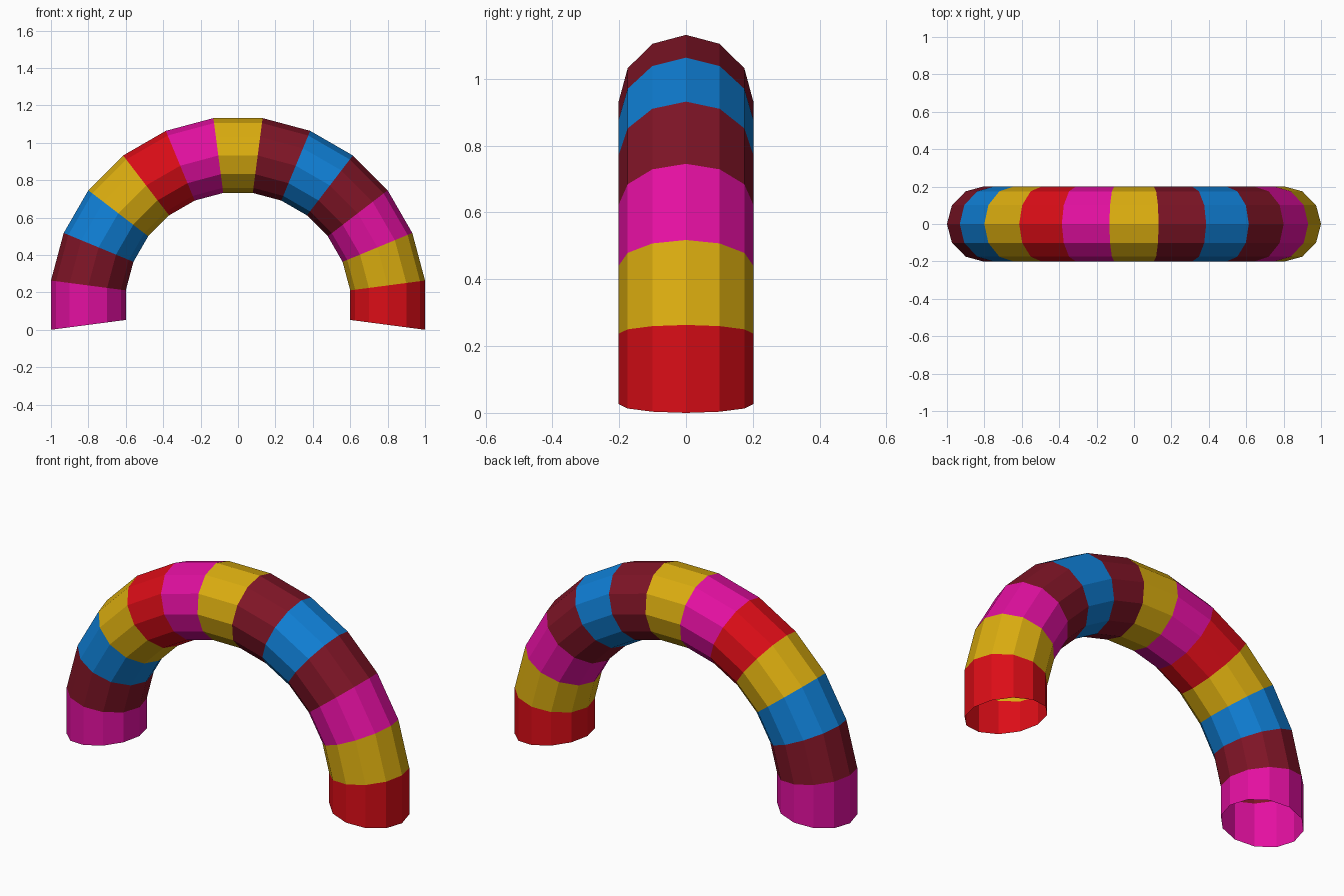
import bpy, bmesh
from math import cos, sin, pi, radians

if "Cube" in bpy.data.objects:
    bpy.data.objects.remove(bpy.data.objects["Cube"])

STEP = radians(15)          # arc covered by each coloured band
SIDES = 12                  # sides of the tube
OUTER = 1 / cos(STEP / 2)   # outermost radius, so the arch is 2 wide
MAJOR, MINOR = OUTER * 0.8, OUTER * 0.2
CENTRE_Z = OUTER * sin(STEP / 2)

# Band colours as seen on screen
COLOURS = {
    "magenta": (0.89, 0.06, 0.63),
    "maroon": (0.50, 0.08, 0.15),
    "blue": (0.06, 0.50, 0.84),
    "yellow": (0.86, 0.68, 0.06),
    "red": (0.86, 0.05, 0.09),
}
# Bands from the left foot to the right foot
BANDS = ["magenta", "maroon", "blue", "yellow", "red", "magenta", "yellow",
         "maroon", "blue", "maroon", "magenta", "yellow", "red"]


def linear(c):
    return c / 12.92 if c <= 0.04045 else ((c + 0.055) / 1.055) ** 2.4


def make_ring(bm, angle):
    """One cross-section of the tube, open at the ends."""
    ring = []
    for j in range(SIDES):
        a = 2 * pi * j / SIDES
        r = MAJOR + MINOR * cos(a)
        ring.append(bm.verts.new((r * cos(angle), MINOR * sin(a),
                                  CENTRE_Z + r * sin(angle))))
    return ring


# Striped open tube bent into an arch
mesh = bpy.data.meshes.new("striped_arch")
for name, rgb in COLOURS.items():
    mat = bpy.data.materials.new(name)
    mat.diffuse_color = (*[linear(c) for c in rgb], 1)
    mat.use_nodes = True
    mat.node_tree.nodes["Principled BSDF"].inputs["Base Color"].default_value = mat.diffuse_color
    mesh.materials.append(mat)

bm = bmesh.new()
slots = list(COLOURS)
rings = [make_ring(bm, pi + STEP / 2 - i * STEP) for i in range(len(BANDS) + 1)]
for band, a, b in zip(BANDS, rings, rings[1:]):
    for j in range(SIDES):
        k = (j + 1) % SIDES
        # wound so the normals face out of the tube
        face = bm.faces.new((a[j], b[j], b[k], a[k]))
        face.material_index = slots.index(band)
bm.normal_update()
mid = bm.faces[:][0]
axis_x, axis_z = -MAJOR, CENTRE_Z
c = mid.calc_center_median()
if mid.normal.x * (c.x - axis_x) + mid.normal.y * c.y < 0:
    bmesh.ops.reverse_faces(bm, faces=bm.faces[:])
bm.to_mesh(mesh)
bm.free()

arch = bpy.data.objects.new("striped_arch", mesh)
bpy.context.collection.objects.link(arch)
